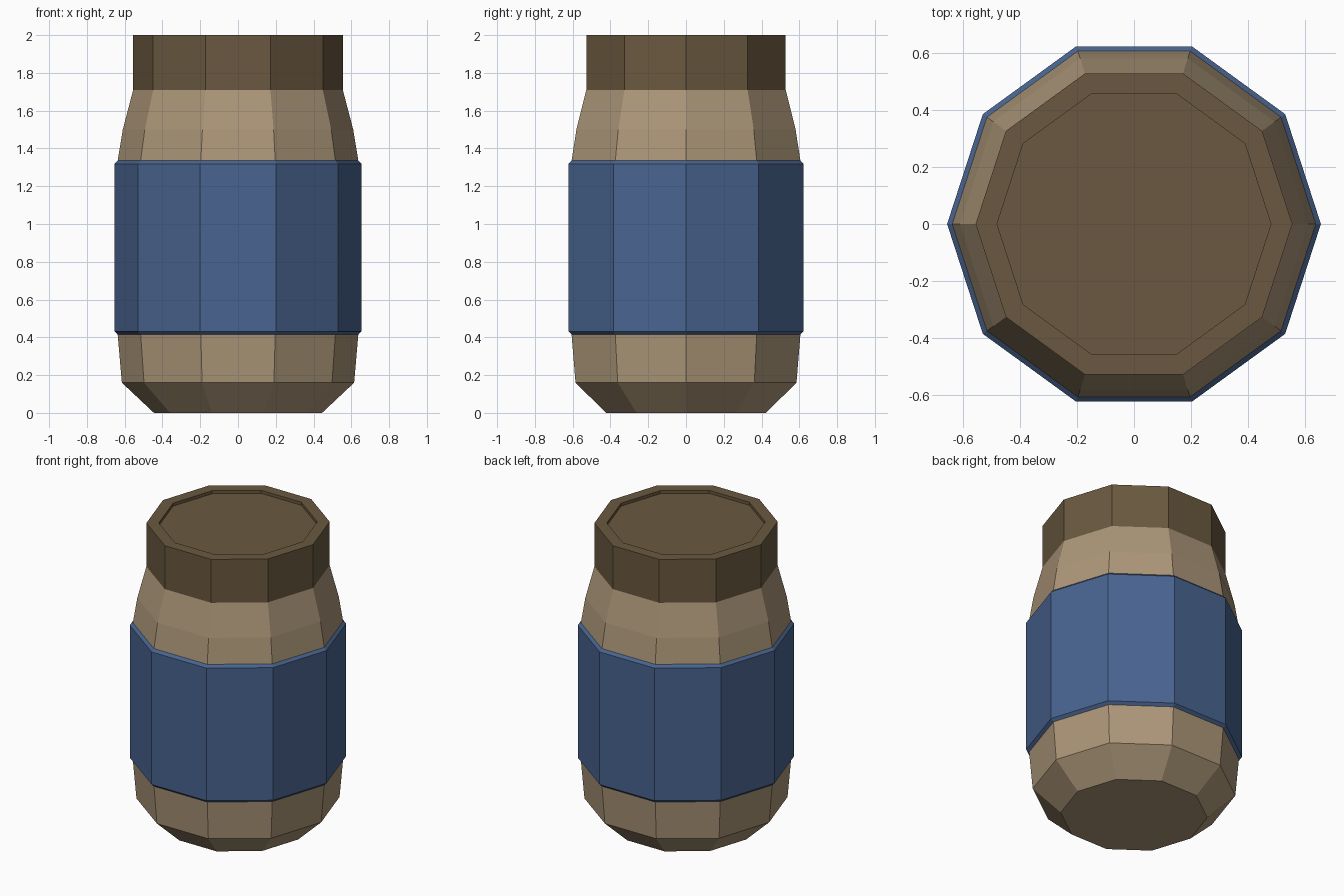
import bpy, bmesh
from math import cos, sin, tau

if "Cube" in bpy.data.objects:
    bpy.data.objects.remove(bpy.data.objects["Cube"])

SIDES = 10


def material(name, color):
    m = bpy.data.materials.new(name)
    m.diffuse_color = (*color, 1)
    m.use_nodes = True
    m.node_tree.nodes["Principled BSDF"].inputs["Base Color"].default_value = m.diffuse_color
    return m


def lathe(name, profile, mat, cap_start=False, cap_end=False):
    """Revolve (radius, z) points, listed bottom to top, into a faceted shell."""
    bm = bmesh.new()
    rings = [[bm.verts.new((r * cos(tau * i / SIDES), r * sin(tau * i / SIDES), z))
              for i in range(SIDES)] for r, z in profile]
    for a, b in zip(rings, rings[1:]):
        for i in range(SIDES):
            j = (i + 1) % SIDES
            bm.faces.new((a[i], a[j], b[j], b[i]))
    if cap_start:
        bm.faces.new(rings[0][::-1])
    if cap_end:
        bm.faces.new(rings[-1])
    mesh = bpy.data.meshes.new(name)
    bm.to_mesh(mesh)
    bm.free()
    mesh.materials.append(mat)
    obj = bpy.data.objects.new(name, mesh)
    bpy.context.collection.objects.link(obj)
    return obj


tan = material("tan", (0.41, 0.305, 0.188))
brown = material("brown", (0.143, 0.099, 0.05))
blue = material("blue", (0.066, 0.127, 0.277))

# Jar body with chamfered base and sloping shoulder
lathe("jar_body", [(0.445, 0), (0.615, 0.16), (0.637, 0.415), (0.637, 1.335),
                   (0.61, 1.5), (0.555, 1.71)], tan, cap_start=True)

# Label band wrapped round the middle
lathe("label", [(0.637, 0.415), (0.655, 0.432), (0.655, 1.318), (0.637, 1.335)], blue)

# Lid with a shallow recess in its top
lathe("lid", [(0.555, 1.71), (0.555, 2.0), (0.48, 2.0), (0.48, 1.98)], brown, cap_end=True)
